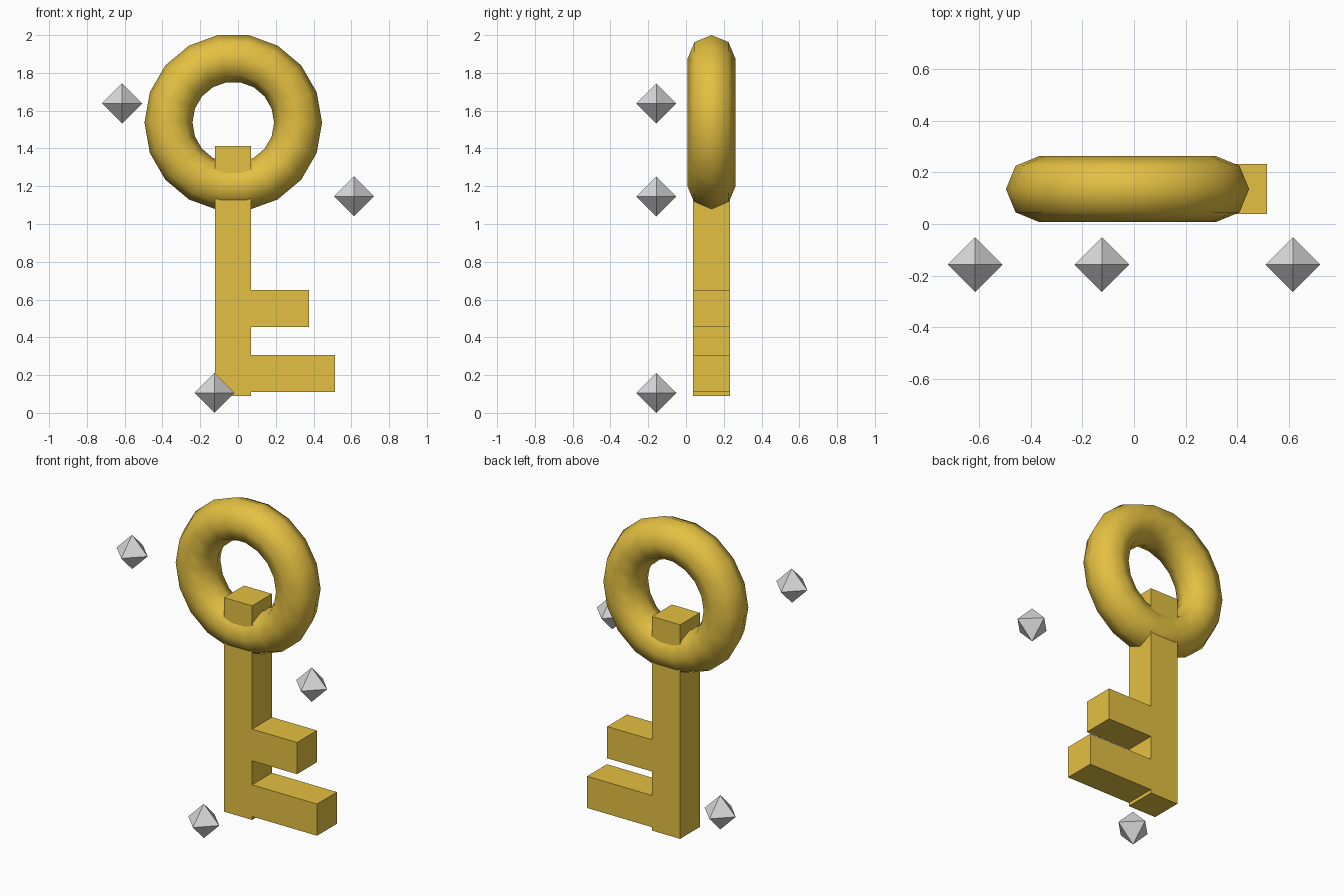
import bpy
import bmesh
import math
from mathutils import Vector

cube = bpy.data.objects.get("Cube")
if cube:
    bpy.data.objects.remove(cube, do_unlink=True)


def make_material(name, rgb):
    mat = bpy.data.materials.new(name)
    mat.use_nodes = True
    mat.diffuse_color = (*rgb, 1)
    mat.node_tree.nodes["Principled BSDF"].inputs["Base Color"].default_value = (*rgb, 1)
    return mat


def make_object(name, bm, mat):
    bmesh.ops.recalc_face_normals(bm, faces=bm.faces)
    mesh = bpy.data.meshes.new(name)
    bm.to_mesh(mesh)
    bm.free()
    mesh.materials.append(mat)
    obj = bpy.data.objects.new(name, mesh)
    bpy.context.collection.objects.link(obj)
    return obj


gold = make_material("gold", (0.775, 0.527, 0.054))
silver = make_material("light grey", (0.70, 0.70, 0.70))

KEY_Y = 0.135      # middle plane of the key
HALF_DEPTH = 0.097

# Round handle
bpy.ops.mesh.primitive_torus_add(
    major_segments=18, minor_segments=8, major_radius=0.343, minor_radius=0.127,
    location=(-0.025, KEY_Y, 1.537), rotation=(math.pi / 2, 0, 0))
ring = bpy.context.object
ring.name = "ring_handle"
ring.data.materials.append(gold)
bpy.ops.object.shade_smooth()

# Shaft with two teeth, extruded from one outline
left, right, bottom, top = -0.122, 0.07, 0.09, 1.413
outline = [(left, bottom), (right, bottom)]
for reach, low, high in [(0.514, 0.111, 0.307), (0.377, 0.455, 0.651)]:
    outline += [(right, low), (reach, low), (reach, high), (right, high)]
outline += [(right, top), (left, top)]

bm = bmesh.new()
face = bm.faces.new([bm.verts.new((x, KEY_Y - HALF_DEPTH, z)) for x, z in outline])
extruded = bmesh.ops.extrude_face_region(bm, geom=[face], use_keep_orig=True)
moved = [v for v in extruded["geom"] if isinstance(v, bmesh.types.BMVert)]
bmesh.ops.translate(bm, verts=moved, vec=(0, 2 * HALF_DEPTH, 0))
make_object("shaft_and_teeth", bm, gold)

# Floating sparkles, each an octahedron
SPARKLE_RADIUS = 0.106
for name, x, z in [("upper_sparkle", -0.614, 1.638),
                   ("middle_sparkle", 0.614, 1.146),
                   ("lower_sparkle", -0.124, 0.106)]:
    bm = bmesh.new()
    for axis in range(3):
        for sign in (-1, 1):
            point = Vector((0, 0, 0))
            point[axis] = sign * SPARKLE_RADIUS
            bm.verts.new(point)
    bmesh.ops.convex_hull(bm, input=bm.verts)
    sparkle = make_object(name, bm, silver)
    sparkle.location = (x, -0.157, z)
